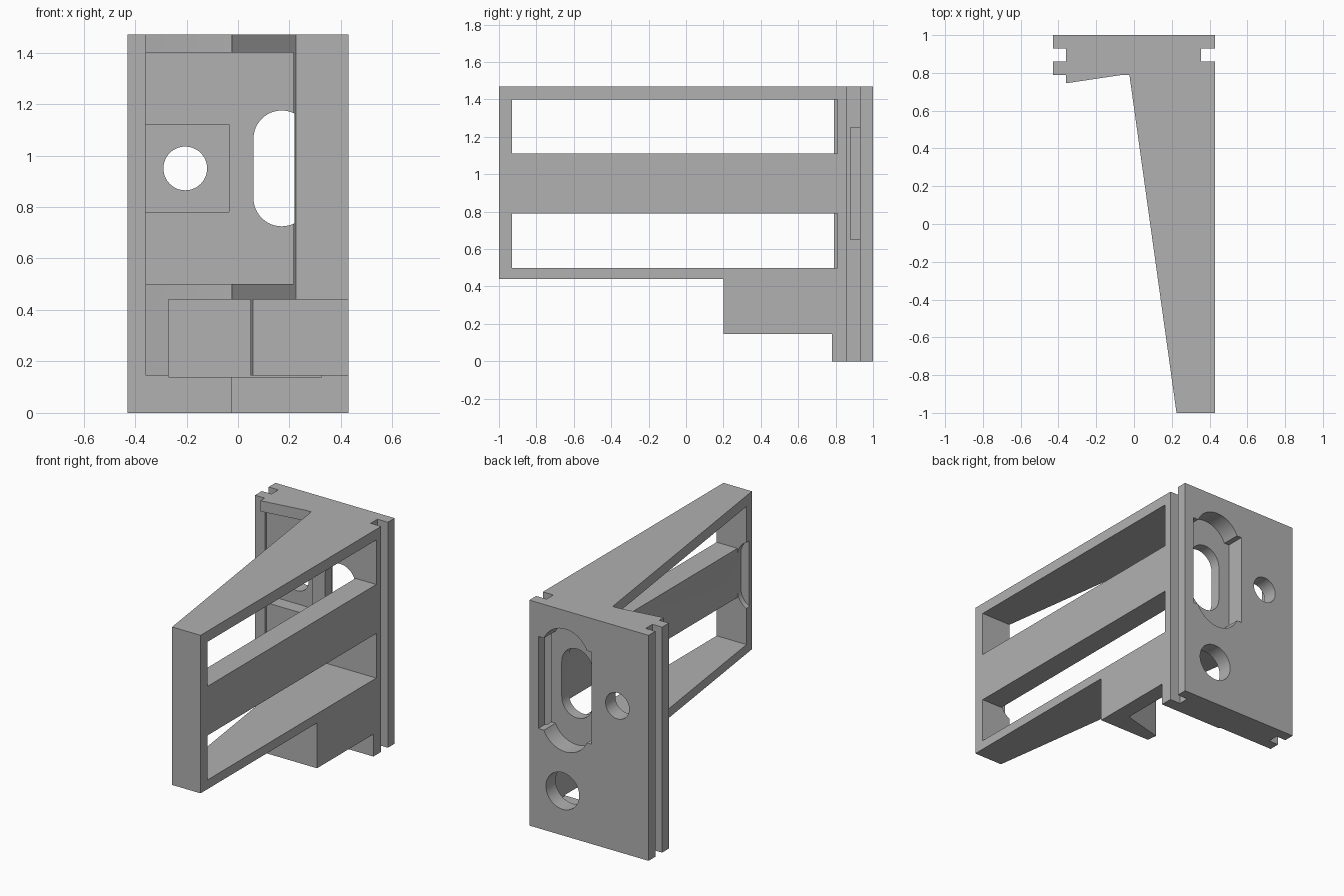
import bpy, bmesh, math
from mathutils import Vector

cube = bpy.data.objects.get("Cube")
if cube:
    bpy.data.objects.remove(cube, do_unlink=True)

grey = bpy.data.materials.new("plain grey")
grey.use_nodes = True
grey.diffuse_color = (0.44, 0.44, 0.44, 1)
grey.node_tree.nodes["Principled BSDF"].inputs["Base Color"].default_value = grey.diffuse_color


def prism(name, points, start, end, axis="z"):
    """Extrude an outline: (x, y) points along z, or (x, z) points along y."""
    bm = bmesh.new()
    place = (lambda a, b, t: (a, b, t)) if axis == "z" else (lambda a, b, t: (a, t, b))
    face = bm.faces.new([bm.verts.new(place(a, b, start)) for a, b in points])
    new = bmesh.ops.extrude_face_region(bm, geom=[face])["geom"]
    shift = Vector(place(0, 0, end - start))
    bmesh.ops.translate(bm, vec=shift, verts=[v for v in new if isinstance(v, bmesh.types.BMVert)])
    bmesh.ops.recalc_face_normals(bm, faces=bm.faces)
    mesh = bpy.data.meshes.new(name)
    bm.to_mesh(mesh)
    bm.free()
    mesh.materials.append(grey)
    obj = bpy.data.objects.new(name, mesh)
    bpy.context.collection.objects.link(obj)
    return obj


def box(name, x, y, z):
    outline = [(x[0], y[0]), (x[1], y[0]), (x[1], y[1]), (x[0], y[1])]
    return prism(name, outline, z[0], z[1])


def oval(name, cx, cz, radius, half, y0, y1, steps=24):
    """Upright rounded slot; half = 0 gives a round hole."""
    pts = []
    for side in (0, 1):
        for i in range(steps + (half > 0)):
            a = math.pi * (side + i / steps)
            pts.append((cx + radius * math.cos(a),
                        cz + radius * math.sin(a) + (half if side == 0 else -half)))
    return prism(name, pts, y0, y1, "y")


def combine(target, tool, operation):
    mod = target.modifiers.new(operation, "BOOLEAN")
    mod.operation, mod.solver, mod.object = operation, "EXACT", tool
    bpy.context.view_layer.update()
    graph = bpy.context.evaluated_depsgraph_get()
    mesh = bpy.data.meshes.new_from_object(target.evaluated_get(graph))
    target.modifiers.clear()
    target.data = mesh
    bpy.data.objects.remove(tool, do_unlink=True)


SIDE, TOP = 0.43, 1.47


def slant(y):
    """x of the tapering inner side of the arm."""
    return -0.025 + 0.25 * (0.795 - y) / 1.795


# Mounting plate with a groove down each edge
plate_outline = [(-SIDE, 0.79), (-0.025, 0.79), (-0.025, 0.78), (SIDE, 0.78),
                 (SIDE, 0.86), (0.355, 0.86), (0.355, 0.93), (SIDE, 0.93),
                 (SIDE, 1), (-SIDE, 1),
                 (-SIDE, 0.93), (-0.36, 0.93), (-0.36, 0.86), (-SIDE, 0.86)]
bracket = prism("wall_bracket", plate_outline, 0, TOP)

# Tapered arm and the deeper block under its root
root = [(SIDE, 0.84), (-0.36, 0.84), (-0.36, 0.745), (-0.025, 0.795)]
arm = prism("arm", root + [(slant(-1), -1), (SIDE, -1)], 0.44, TOP)
block = prism("root_block", root + [(slant(0.2), 0.2), (SIDE, 0.2)], 0.145, 0.47)
combine(arm, block, "UNION")
combine(bracket, arm, "UNION")

cutters = [
    # Pocket behind the middle bar, then two windows through the arm
    box("arm_pocket", (-0.36, 0.28), (-0.93, 0.81), (0.5, 1.4)),
    box("upper_window", (0.2, 0.5), (-0.93, 0.81), (1.11, 1.4)),
    box("lower_window", (0.2, 0.5), (-0.93, 0.81), (0.5, 0.79)),
    # Cable chamber, open below and on the inner side
    prism("chamber", [(0.325, 0.34), (0.04, 0.265), (-0.27, 0.2), (-0.27, 0.9), (0.325, 0.9)],
          0.14, 0.44),
    # Screw slot, its mark in the end post, and the stepped recess on the back
    oval("screw_slot", 0.17, 0.95, 0.11, 0.115, -0.965, 0.95),
    box("back_recess", (-0.02, 0.365), (0.88, 1.1), (0.65, 1.25)),
    oval("rounded_recess", 0.17, 0.95, 0.17, 0.23, 0.88, 1.1),
    # Square nut seat with its screw hole, and the cable hole
    box("nut_seat", (-0.36, -0.035), (0.7, 0.9), (0.78, 1.12)),
    oval("screw_hole", -0.205, 0.95, 0.085, 0, 0.7, 1.1),
    oval("cable_hole", 0.19, 0.29, 0.12, 0, 0.8, 1.1),
]
for cutter in cutters:
    combine(bracket, cutter, "DIFFERENCE")

# Flat faces with smooth hole walls
bpy.ops.object.select_all(action="DESELECT")
bracket.select_set(True)
bpy.context.view_layer.objects.active = bracket
bpy.ops.object.shade_smooth_by_angle(angle=math.radians(30))
